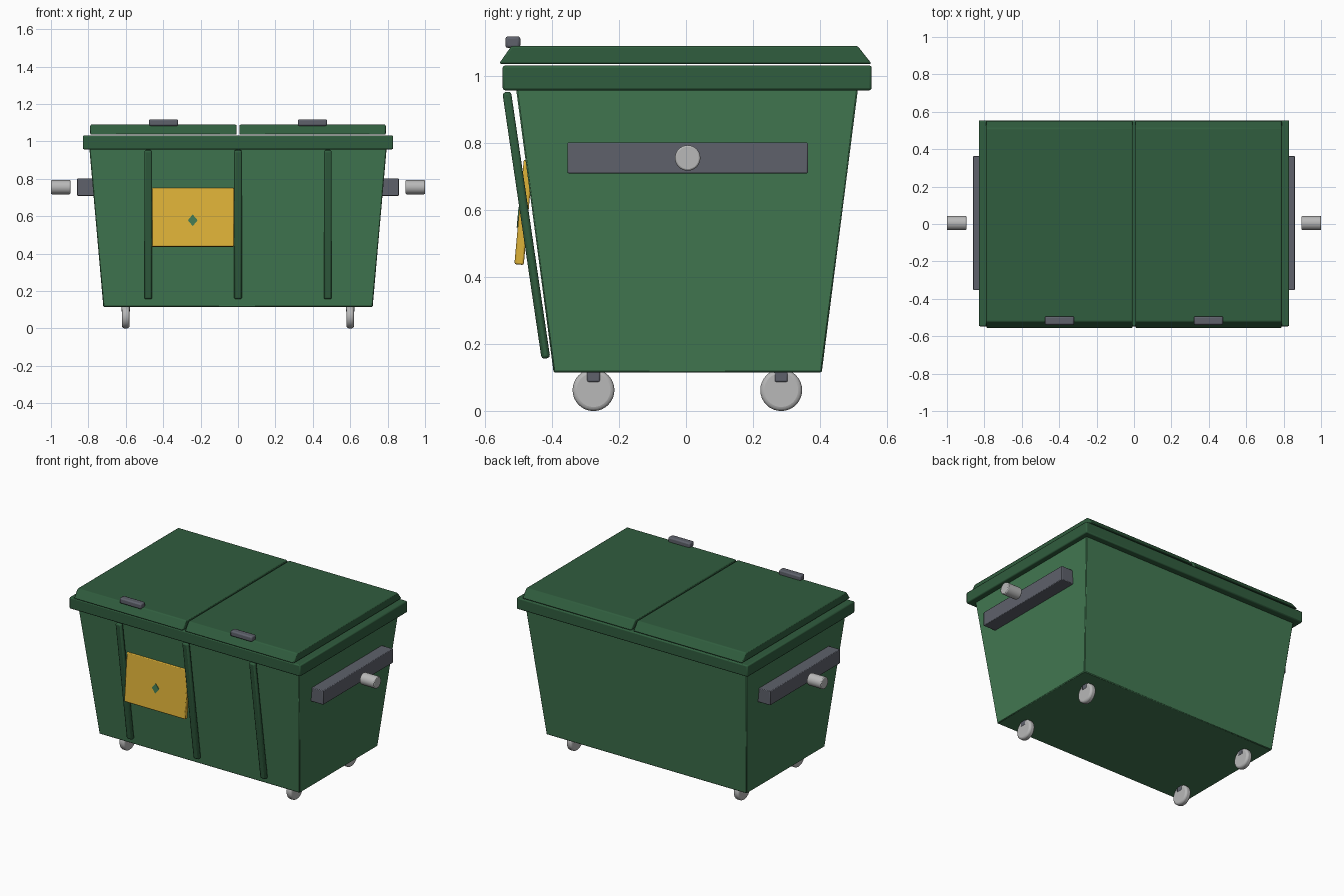
import bpy, bmesh, math
from mathutils import Matrix

if "Cube" in bpy.data.objects:
    bpy.data.objects.remove(bpy.data.objects["Cube"])


def material(name, srgb):
    m = bpy.data.materials.new(name)
    lin = [((c / 255 + 0.055) / 1.055) ** 2.4 for c in srgb]
    m.diffuse_color = (*lin, 1)
    m.use_nodes = True
    m.node_tree.nodes["Principled BSDF"].inputs["Base Color"].default_value = m.diffuse_color
    return m


BODY = material("body green", (66, 121, 82))
DARK = material("dark green", (48, 93, 62))
STEEL = material("dark grey steel", (94, 97, 107))
LIGHT = material("light grey metal", (184, 184, 184))
YELLOW = material("sign yellow", (222, 178, 56))


def finish(name, bm, mat, bevel=0.0, segments=2, smooth=True):
    bmesh.ops.recalc_face_normals(bm, faces=bm.faces)
    mesh = bpy.data.meshes.new(name)
    bm.to_mesh(mesh)
    bm.free()
    mesh.materials.append(mat)
    ob = bpy.data.objects.new(name, mesh)
    bpy.context.collection.objects.link(ob)
    if bevel:
        b = ob.modifiers.new("bevel", 'BEVEL')
        b.width, b.segments, b.limit_method = bevel, segments, 'ANGLE'
    if smooth:
        bpy.ops.object.select_all(action='DESELECT')
        ob.select_set(True)
        bpy.context.view_layer.objects.active = ob
        bpy.ops.object.shade_smooth_by_angle(angle=math.radians(35))
    return ob


def box(name, x, y, z, mat, bevel=0.006):
    """Box from (min, max) ranges."""
    bm = bmesh.new()
    bmesh.ops.create_cube(bm, size=1)
    for v in bm.verts:
        v.co = [(r[0] + r[1]) / 2 + c * (r[1] - r[0]) for r, c in zip((x, y, z), v.co)]
    return finish(name, bm, mat, bevel)


def prism(name, profile, x0, x1, mat, bevel=0.0):
    """Side profile of (y, z) points swept from x0 to x1."""
    bm = bmesh.new()
    face = bm.faces.new([bm.verts.new((x0, y, z)) for y, z in profile])
    ext = bmesh.ops.extrude_face_region(bm, geom=[face])["geom"]
    for v in ext:
        if isinstance(v, bmesh.types.BMVert):
            v.co.x = x1
    return finish(name, bm, mat, bevel)


def slab(name, x0, x1, low, high, thick, mat, bevel):
    """Leaning flat bar between two (y, z) centre points."""
    dy, dz = high[0] - low[0], high[1] - low[1]
    n = math.hypot(dy, dz)
    oy, oz = dz / n * thick / 2, -dy / n * thick / 2
    pts = [(low[0] - oy, low[1] - oz), (low[0] + oy, low[1] + oz),
           (high[0] + oy, high[1] + oz), (high[0] - oy, high[1] - oz)]
    return prism(name, pts, x0, x1, mat, bevel)


def disc(name, centre, radius, width, mat, bevel, segments=2):
    """Cylinder with its axis along x."""
    bm = bmesh.new()
    bmesh.ops.create_cone(bm, cap_ends=True, segments=32, radius1=radius, radius2=radius,
                          depth=width, matrix=Matrix.Translation(centre)
                          @ Matrix.Rotation(math.pi / 2, 4, 'Y'))
    return finish(name, bm, mat, bevel, segments)


# Tapered container
bm = bmesh.new()
rings = []
for hx, y0, y1, z in ((0.72, -0.395, 0.405, 0.115), (0.798, -0.512, 0.518, 1.0)):
    rings.append([bm.verts.new(p) for p in
                  ((-hx, y0, z), (hx, y0, z), (hx, y1, z), (-hx, y1, z))])
for i in range(4):
    j = (i + 1) % 4
    bm.faces.new((rings[0][i], rings[0][j], rings[1][j], rings[1][i]))
bm.faces.new(rings[0])
bm.faces.new(rings[1])
finish("container", bm, BODY, 0.004, 1)

# Rim around the top
box("rim", (-0.83, 0.83), (-0.547, 0.554), (0.957, 1.031), DARK, 0.007)

# Paired parts: lids, lid handles, side pockets, lifting pins, casters
for s, side in ((-1, "left"), (1, "right")):
    prism(side + "_lid", [(-0.558, 1.036), (0.554, 1.036), (0.512, 1.089), (-0.521, 1.089)],
          s * 0.007, s * 0.79, DARK, 0.006)
    xs = sorted((s * 0.32, s * 0.476))
    box(side + "_lid_handle", xs, (-0.539, -0.494), (1.083, 1.118), STEEL, 0.008)
    xs = sorted((s * 0.74, s * 0.86))
    box(side + "_side_pocket", xs, (-0.354, 0.364), (0.709, 0.801), STEEL, 0.004)
    disc(side + "_lifting_pin", (s * 0.948, 0.005, 0.755), 0.038, 0.104, LIGHT, 0.005)
    for y, end in ((-0.276, "front"), (0.284, "back")):
        disc(f"{end}_{side}_wheel", (s * 0.6, y, 0.0625), 0.0625, 0.04, LIGHT, 0.012, 3)
        box(f"{end}_{side}_caster_bracket", (s * 0.6 - 0.022, s * 0.6 + 0.022),
            (y - 0.02, y + 0.02), (0.086, 0.125), STEEL, 0.005)

# Leaning ribs on the front
for x, name in ((-0.48, "left_rib"), (0.0, "middle_rib"), (0.48, "right_rib")):
    slab(name, x - 0.021, x + 0.021, (-0.418, 0.157), (-0.535, 0.952), 0.026, DARK, 0.009)

# Sign plate with a small diamond mark
slab("sign_plate", -0.461, -0.022, (-0.498, 0.437), (-0.47, 0.749), 0.028, YELLOW, 0.005)
bm = bmesh.new()
mark = [(0, 0.031), (0.026, 0), (0, -0.031), (-0.026, 0)]
front = bm.faces.new([bm.verts.new((-0.242 + x, -0.5025 + z * 0.09, 0.578 + z)) for x, z in mark])
ext = bmesh.ops.extrude_face_region(bm, geom=[front])["geom"]
for v in ext:
    if isinstance(v, bmesh.types.BMVert):
        v.co.y += 0.008
finish("sign_mark", bm, BODY, smooth=False)
